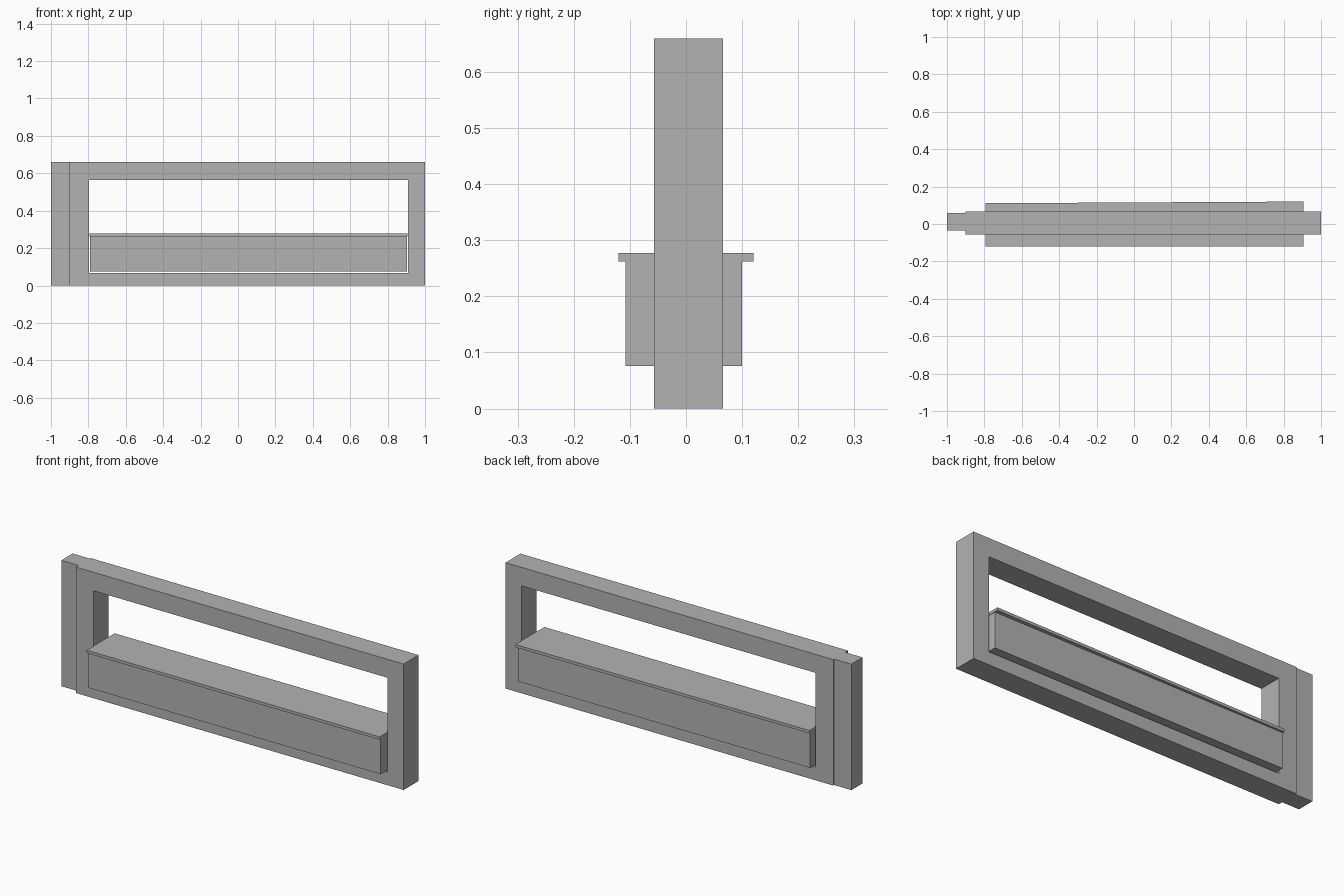
import bpy
import bmesh

cube = bpy.data.objects.get("Cube")
if cube:
    bpy.data.objects.remove(cube, do_unlink=True)

# One flat grey for every part
grey = bpy.data.materials.new("plain grey")
grey.use_nodes = True
colour = (0.45, 0.45, 0.45, 1)
grey.diffuse_color = colour
grey.node_tree.nodes["Principled BSDF"].inputs["Base Color"].default_value = colour


def prism(name, outline, place, depth):
    """Extrude a flat outline along depth; place maps each (u, v) to 3D."""
    bm = bmesh.new()
    face = bm.faces.new([bm.verts.new(place(u, v)) for u, v in outline])
    moved = bmesh.ops.extrude_face_region(bm, geom=[face])["geom"]
    verts = [g for g in moved if isinstance(g, bmesh.types.BMVert)]
    bmesh.ops.translate(bm, verts=verts, vec=depth)
    bmesh.ops.recalc_face_normals(bm, faces=bm.faces)
    mesh = bpy.data.meshes.new(name)
    bm.to_mesh(mesh)
    bm.free()
    mesh.materials.append(grey)
    obj = bpy.data.objects.new(name, mesh)
    bpy.context.collection.objects.link(obj)
    return obj


def upright(name, outline, y0, y1):
    """Front outline (x, z) given thickness in y."""
    return prism(name, outline, lambda u, v: (u, y0, v), (0, y1 - y0, 0))


def flat(name, outline, z0, z1):
    """Plan outline (x, y) given thickness in z."""
    return prism(name, outline, lambda u, v: (u, v, z0), (0, 0, z1 - z0))


def rect(u0, u1, v0, v1):
    return [(u0, v0), (u1, v0), (u1, v1), (u0, v1)]


top = 0.66
front, back = -0.057, 0.066
inner_left, inner_right = -0.797, 0.908

# Open frame: one upright with the top and bottom rails
upright("frame_rails", [
    (-0.9, 0), (inner_right, 0), (inner_right, 0.068), (inner_left, 0.068),
    (inner_left, 0.563), (inner_right, 0.563), (inner_right, top), (-0.9, top),
], front, back)

# Upright closing the frame, and the thinner post at the other end
upright("frame_end_post", rect(inner_right, 1, 0, top), front, back)
upright("thin_side_post", rect(-1, -0.9, 0, top), -0.034, 0.059)

# Counter body and its overhanging top, which widens a little at the back
flat("counter_body", rect(-0.79, 0.903, -0.108, 0.1), 0.076, 0.262)
flat("counter_top", [(-0.793, -0.12), (0.905, -0.12), (0.905, 0.12), (-0.793, 0.111)],
     0.262, 0.277)
